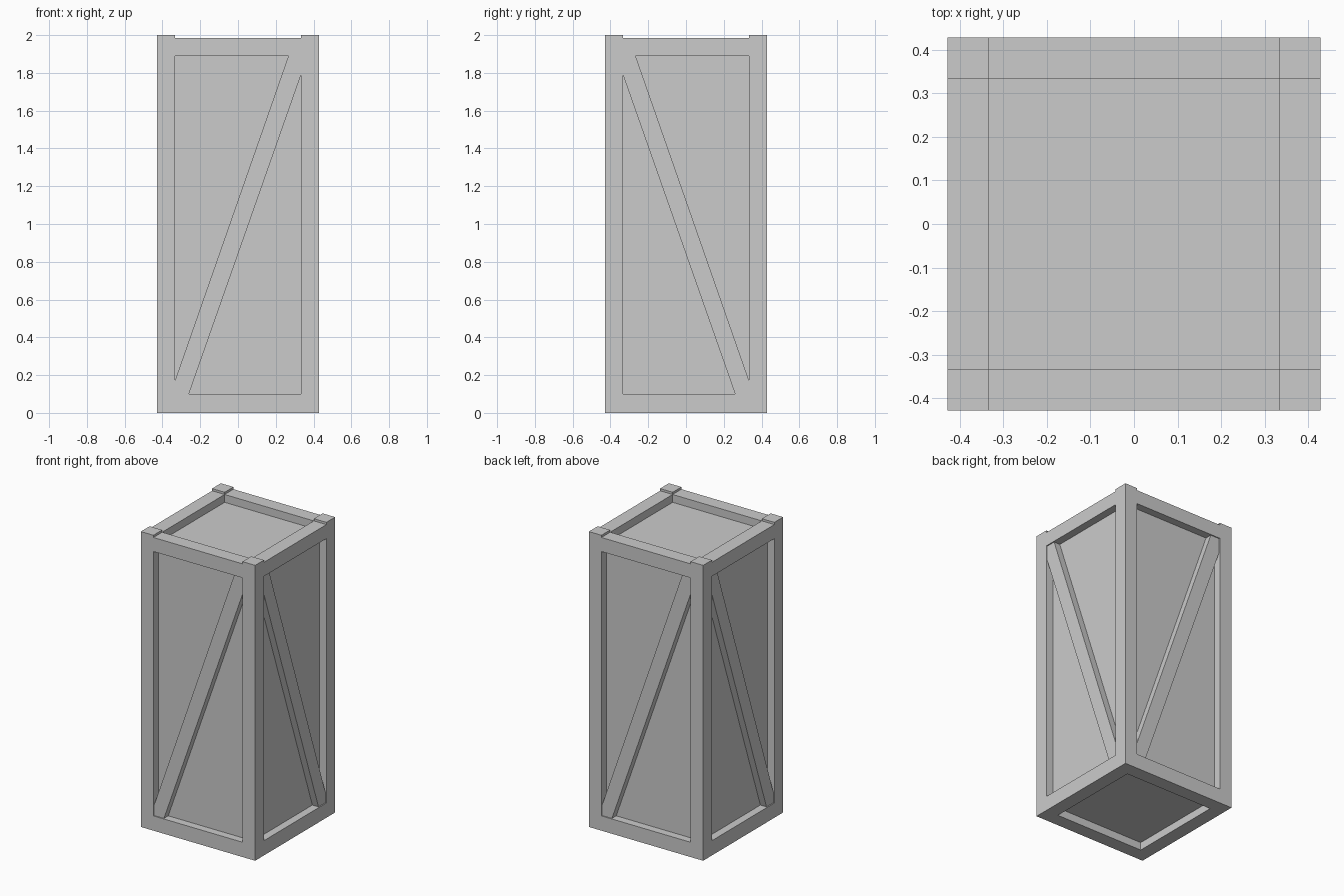
import bpy, bmesh
from math import pi
from mathutils import Matrix

if "Cube" in bpy.data.objects:
    bpy.data.objects.remove(bpy.data.objects["Cube"])

HALF, OPEN = 0.428, 0.334       # outer half width, half width of openings
DEPTH = 0.053                   # recess of the panels
RAIL_TOP, HEIGHT = 1.985, 2.0   # rails sit just below the corner posts


def box(name, lo, hi):
    bm = bmesh.new()
    bmesh.ops.create_cube(bm, size=1)
    for v in bm.verts:
        v.co = [lo[i] if v.co[i] < 0 else hi[i] for i in range(3)]
    return finish(name, bm)


def finish(name, bm):
    bmesh.ops.recalc_face_normals(bm, faces=bm.faces)
    mesh = bpy.data.meshes.new(name)
    bm.to_mesh(mesh)
    bm.free()
    ob = bpy.data.objects.new(name, mesh)
    bpy.context.collection.objects.link(ob)
    return ob


def cut(ob, lo, hi):
    cutter = box("cutter", lo, hi)
    cutter.hide_render = True
    mod = ob.modifiers.new("cut", 'BOOLEAN')
    mod.operation, mod.solver, mod.object = 'DIFFERENCE', 'EXACT', cutter
    bpy.context.view_layer.objects.active = ob
    bpy.ops.object.modifier_apply(modifier=mod.name)
    bpy.data.objects.remove(cutter)


# Crate body: block with a recessed panel on all six sides
crate = box("crate_frame", (-HALF, -HALF, 0), (HALF, HALF, HEIGHT))
inner = HALF - DEPTH
for s in (-1, 1):
    a, b = sorted((s * inner, s * 0.6))
    cut(crate, (-OPEN, a, 0.10), (OPEN, b, 1.89))
    cut(crate, (a, -OPEN, 0.10), (b, OPEN, 1.89))
cut(crate, (-OPEN, -OPEN, 1.932), (OPEN, OPEN, 2.2))
cut(crate, (-OPEN, -OPEN, -0.2), (OPEN, OPEN, DEPTH))

# Lower the top rails so the corner posts stand proud
cut(crate, (-OPEN, -0.6, RAIL_TOP), (OPEN, 0.6, 2.2))
cut(crate, (-0.6, -OPEN, RAIL_TOP), (0.6, OPEN, 2.2))

# Diagonal braces, one per side, meeting at the top of alternate corners
profile = [(-OPEN, 0.10), (-0.26, 0.10), (OPEN, 1.79),
           (OPEN, 1.89), (0.267, 1.89), (-OPEN, 0.17)]
for i, side in enumerate(("front", "right", "back", "left")):
    flip = -1 if i % 2 else 1
    bm = bmesh.new()
    face = bm.faces.new([bm.verts.new((flip * x, -inner, z)) for x, z in profile])
    ext = bmesh.ops.extrude_face_region(bm, geom=[face])
    moved = [g for g in ext["geom"] if isinstance(g, bmesh.types.BMVert)]
    bmesh.ops.translate(bm, verts=moved, vec=(0, -DEPTH + 0.007, 0))
    if not face.is_valid:
        bmesh.ops.holes_fill(bm, edges=bm.edges)
    bm.transform(Matrix.Rotation(i * pi / 2, 4, 'Z'))
    finish(side + "_brace", bm)
